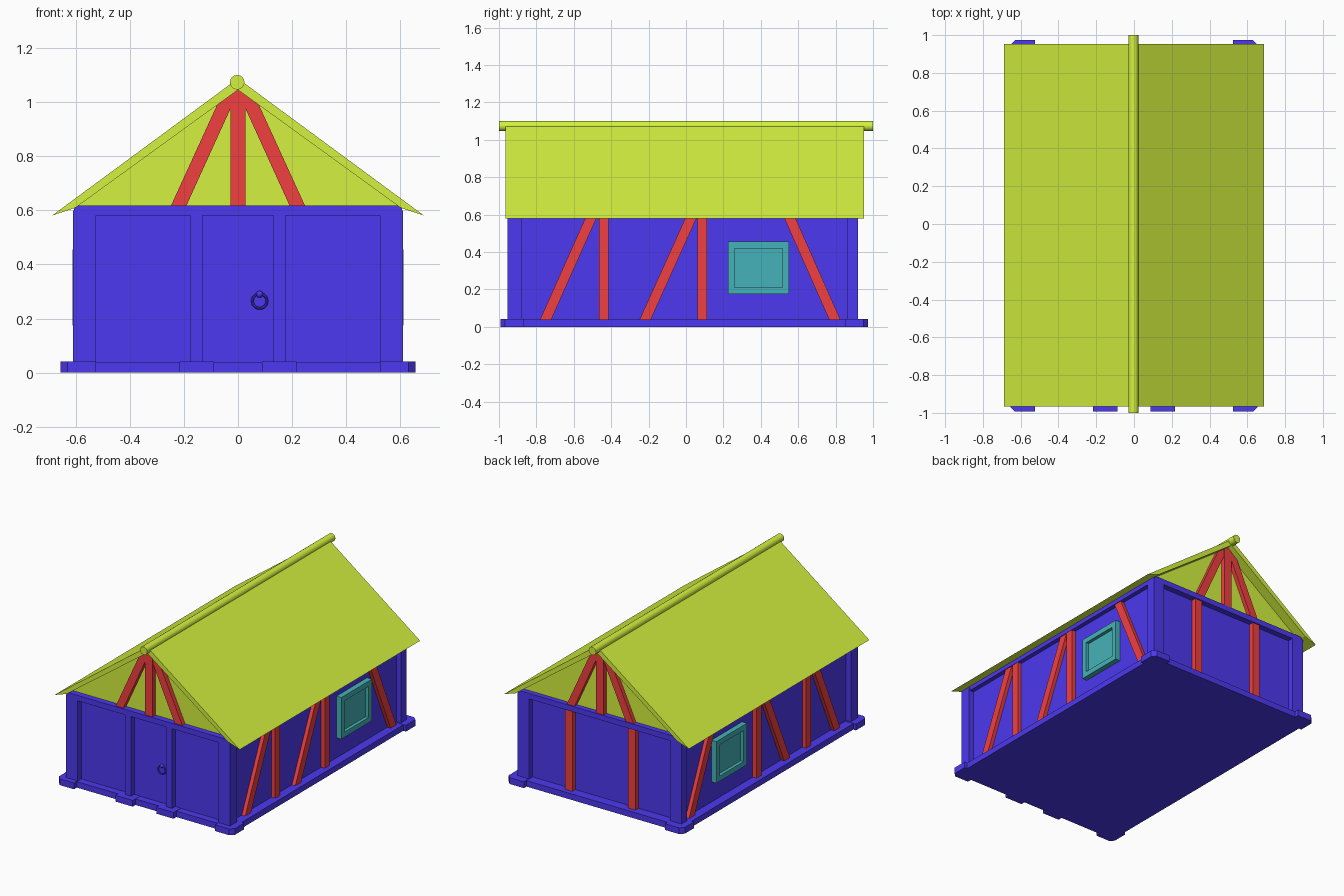
import bpy, bmesh, math
from mathutils import Vector

if "Cube" in bpy.data.objects:
    bpy.data.objects.remove(bpy.data.objects["Cube"])


def material(name, rgb):
    m = bpy.data.materials.new(name)
    m.diffuse_color = (*rgb, 1)
    m.use_nodes = True
    m.node_tree.nodes["Principled BSDF"].inputs["Base Color"].default_value = m.diffuse_color
    return m


BLUE = material("blue_plaster", (0.075, 0.04, 0.87))
RED = material("red_timber", (0.88, 0.05, 0.05))
GREEN = material("green_roof", (0.66, 0.89, 0.05))
TEAL = material("teal_window", (0.06, 0.45, 0.48))


def prism(name, pts, axis, a, b, mat):
    """Extrude a flat outline along an axis from a to b."""
    place = {"x": lambda p, t: (t, p[0], p[1]),
             "y": lambda p, t: (p[0], t, p[1]),
             "z": lambda p, t: (p[0], p[1], t)}[axis]
    bm = bmesh.new()
    lo = [bm.verts.new(place(p, a)) for p in pts]
    hi = [bm.verts.new(place(p, b)) for p in pts]
    bm.faces.new(lo)
    bm.faces.new(hi)
    n = len(pts)
    for i in range(n):
        j = (i + 1) % n
        bm.faces.new((lo[i], lo[j], hi[j], hi[i]))
    bmesh.ops.recalc_face_normals(bm, faces=bm.faces)
    me = bpy.data.meshes.new(name)
    bm.to_mesh(me)
    bm.free()
    ob = bpy.data.objects.new(name, me)
    bpy.context.collection.objects.link(ob)
    me.materials.append(mat)
    return ob


def box(name, x0, x1, y0, y1, z0, z1, mat):
    return prism(name, [(x0, y0), (x1, y0), (x1, y1), (x0, y1)], "z", z0, z1, mat)


def finish(name, mat):
    ob = bpy.context.object
    ob.name = name
    ob.data.materials.append(mat)
    bpy.ops.object.shade_smooth_by_angle(angle=math.radians(40))
    return ob


# Floor slab and foot pads
box("floor_slab", -0.635, 0.635, -0.963, 0.945, 0, 0.04, BLUE)
for s in (-1, 1):
    for end, y0, y1 in (("front", -0.87, -0.993), ("back", 0.85, 0.973)):
        d = math.copysign(0.025, y1)
        prism(f"{end}_corner_pad", [(s*0.525, y0), (s*0.655, y0), (s*0.655, y1 - d),
              (s*0.63, y1), (s*0.525, y1)], "z", 0, 0.042, BLUE)
    box("door_pad", s*0.152 - 0.064, s*0.152 + 0.064, -0.993, -0.87, 0, 0.042, BLUE)

# Recessed wall panels
box("wall_panels", -0.575, 0.575, -0.915, 0.88, 0.03, 0.61, BLUE)

# Corner posts, door posts and top beams
for s in (-1, 1):
    x0, x1 = sorted((s*0.525, s*0.61))
    box("front_corner_post", x0, x1, -0.955, -0.88, 0.03, 0.6, BLUE)
    box("back_corner_post", x0, x1, 0.86, 0.92, 0.03, 0.6, BLUE)
    box("door_post", s*0.153 - 0.022, s*0.153 + 0.022, -0.95, -0.9, 0.03, 0.59, BLUE)
    x0, x1 = sorted((s*0.54, s*0.605))
    box("side_top_beam", x0, x1, -0.95, 0.915, 0.58, 0.612, BLUE)
box("front_top_beam", -0.6, 0.6, -0.955, -0.88, 0.58, 0.617, BLUE)
box("back_top_beam", -0.6, 0.6, 0.85, 0.92, 0.58, 0.617, BLUE)

# Ring door handle
bpy.ops.mesh.primitive_torus_add(location=(0.08, -0.924, 0.265), rotation=(math.pi/2, 0, 0),
                                 major_radius=0.027, minor_radius=0.005,
                                 major_segments=20, minor_segments=8)
finish("door_ring", BLUE)
bpy.ops.mesh.primitive_uv_sphere_add(segments=12, ring_count=8, radius=0.013,
                                     location=(0.08, -0.92, 0.29))
finish("door_knob", BLUE)


def window(s):
    """Frame with a stepped recess on its outward face."""
    x0, x1 = sorted((s*0.56, s*0.611))
    ob = box("side_window", x0, x1, 0.225, 0.55, 0.175, 0.455, TEAL)
    bm = bmesh.new()
    bm.from_mesh(ob.data)
    bm.normal_update()
    face = max(bm.faces, key=lambda f: f.normal.x * s)
    bmesh.ops.inset_region(bm, faces=[face], thickness=0.05)
    ring = bmesh.ops.extrude_face_region(bm, geom=[face])
    verts = [v for v in ring["geom"] if isinstance(v, bmesh.types.BMVert)]
    bmesh.ops.translate(bm, verts=verts, vec=Vector((-s*0.022, 0, 0)))
    if face.is_valid:
        bmesh.ops.delete(bm, geom=[face], context="FACES_ONLY")
    bmesh.ops.recalc_face_normals(bm, faces=bm.faces)
    bm.to_mesh(ob.data)
    bm.free()


# Side timbers and windows, same on both sides
for s in (-1, 1):
    for bottom, top in ((-0.752, -0.5), (-0.22, 0.035), (0.797, 0.547)):
        w = 0.03
        prism("side_brace", [(bottom - w, 0.035), (bottom + w, 0.035), (top + w, 0.6),
              (top - w, 0.6)], "x", s*0.55, s*0.6, RED)
    for y in (-0.44, 0.087):
        x0, x1 = sorted((s*0.55, s*0.603))
        box("side_post", x0, x1, y - 0.026, y + 0.026, 0.035, 0.6, RED)
    window(s)
    # Back wall posts
    box("back_post", s*0.235 - 0.028, s*0.235 + 0.028, 0.86, 0.912, 0.035, 0.59, RED)

# Gable walls and their timbers
for end, inner, y, outer in (("front", -0.88, -0.915, -0.948), ("back", 0.85, 0.885, 0.915)):
    prism(f"{end}_gable", [(-0.6, 0.61), (0.6, 0.61), (0, 1.055)], "y", inner, y, GREEN)
    prism(f"{end}_gable_post", [(-0.028, 0.61), (0.028, 0.61), (0.028, 1.03), (0, 1.05),
          (-0.028, 1.03)], "y", inner, outer, RED)
    for s in (-1, 1):
        prism(f"{end}_gable_brace", [(s*0.25, 0.612), (s*0.193, 0.612), (s*0.028, 0.975),
              (0, 1.046), (s*0.078, 0.988)], "y", inner, outer - math.copysign(0.003, outer), RED)

# Roof slopes with tapered eaves, and ridge pole
for s in (-1, 1):
    prism("roof_slope", [(s*0.688, 0.58), (0, 1.087), (0, 1.045), (s*0.6, 0.61)],
          "y", -0.965, 0.952, GREEN)
bpy.ops.mesh.primitive_cylinder_add(vertices=16, radius=0.027, depth=2,
                                    location=(-0.003, 0, 1.073), rotation=(math.pi/2, 0, 0))
finish("ridge_pole", GREEN)
